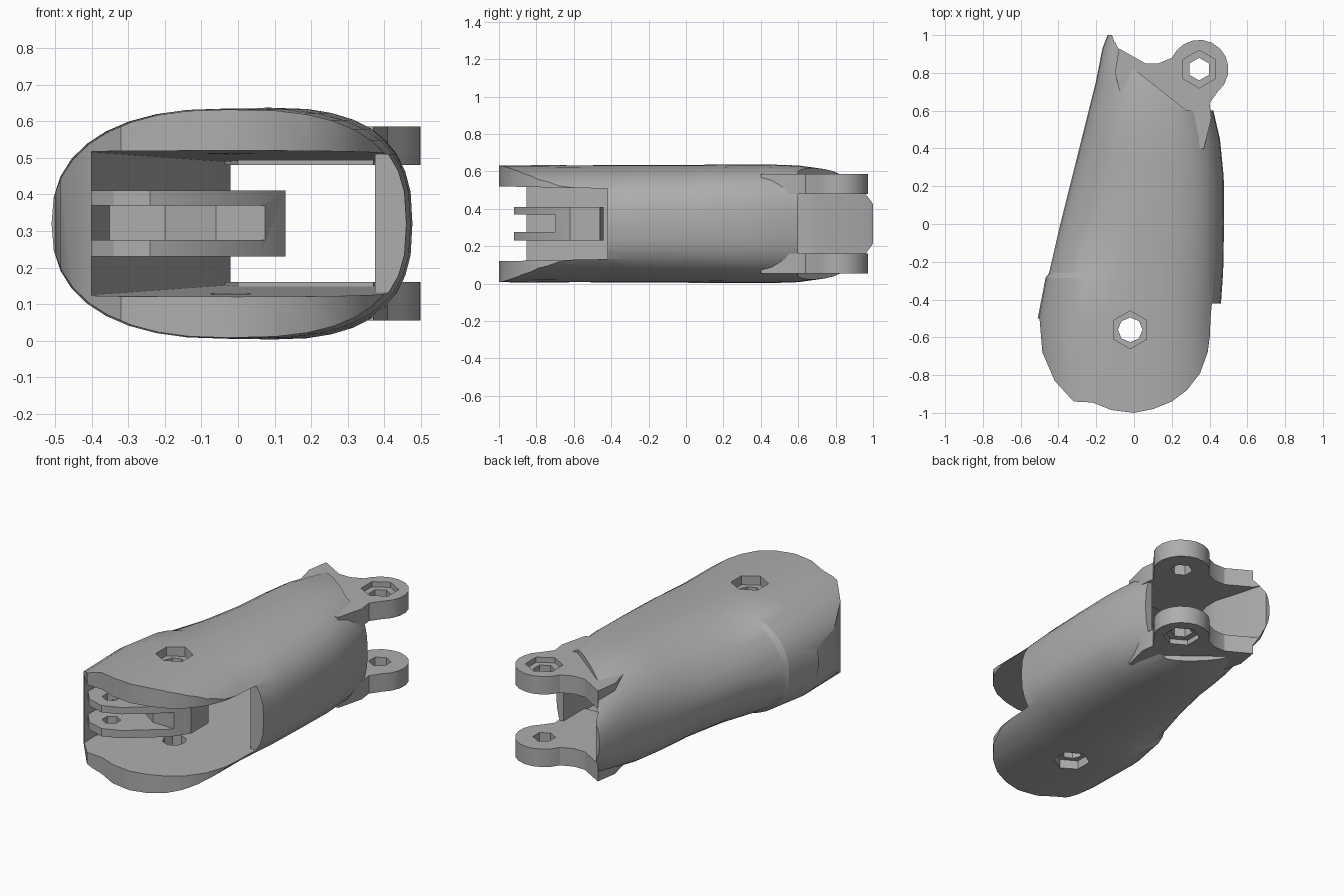
import bpy, bmesh, math

if "Cube" in bpy.data.objects:
    bpy.data.objects.remove(bpy.data.objects["Cube"], do_unlink=True)

grey = bpy.data.materials.new("plain grey")
grey.use_nodes = True
grey.diffuse_color = (0.42, 0.42, 0.42, 1)
grey.node_tree.nodes["Principled BSDF"].inputs["Base Color"].default_value = (0.42, 0.42, 0.42, 1)
MID = 0.32


def finish(name, bm):
    bmesh.ops.recalc_face_normals(bm, faces=bm.faces)
    mesh = bpy.data.meshes.new(name)
    bm.to_mesh(mesh)
    bm.free()
    mesh.materials.append(grey)
    obj = bpy.data.objects.new(name, mesh)
    bpy.context.collection.objects.link(obj)
    return obj


def prism(name, points, low, high):
    """Extrude a plan outline; low and high may be functions of y."""
    bm = bmesh.new()
    lo = low if callable(low) else lambda y: low
    hi = high if callable(high) else lambda y: high
    a = [bm.verts.new((x, y, lo(y))) for x, y in points]
    b = [bm.verts.new((x, y, hi(y))) for x, y in points]
    bm.faces.new(a)
    bm.faces.new(b)
    for i in range(len(a)):
        j = (i + 1) % len(a)
        bm.faces.new((a[i], a[j], b[j], b[i]))
    return finish(name, bm)


def ring(x, y, r, sides, start=0.0, sweep=360.0):
    n = sides if sweep == 360 else sides - 1
    return [(x + r * math.cos(math.radians(start + sweep * i / n)),
             y + r * math.sin(math.radians(start + sweep * i / n))) for i in range(sides)]


def boolean(obj, cutter, operation="DIFFERENCE"):
    mod = obj.modifiers.new("cut", "BOOLEAN")
    mod.operation, mod.object, mod.solver = operation, cutter, "EXACT"
    bpy.context.view_layer.objects.active = obj
    bpy.ops.object.modifier_apply(modifier=mod.name)
    bpy.data.objects.remove(cutter, do_unlink=True)


def bore(obj, x, y, r, sides, low=-1, high=2):
    boolean(obj, prism("bore", ring(x, y, r, sides, 90), low, high))


# Housing: rounded sections lofted along y (y, left, right, half height, left roundness)
sections = [(-1.02, -.50, .45, .312, 2.4), (-.5, -.51, .455, .315, 2.4),
            (-.285, -.468, .47, .315, 2.4), (-.26, -.45, .472, .315, 2.2),
            (0, -.39, .477, .315, 1.9), (.25, -.327, .475, .317, 1.9),
            (.45, -.277, .455, .317, 2.1), (.6, -.24, .42, .312, 2.2),
            (.76, -.2, .41, .29, 2.3), (.93, -.167, .4, .26, 2.4), (1, -.14, .36, .2, 2.4)]
SEG = 36
bm = bmesh.new()
loops = []
for y, left, right, half, left_n in sections:
    loop = []
    for i in range(SEG):
        t = 2 * math.pi * i / SEG
        c, s = math.cos(t), math.sin(t)
        e = 2 / (left_n if c < 0 else 2.7)
        x = (left + right) / 2 + (right - left) / 2 * math.copysign(abs(c) ** e, c)
        loop.append(bm.verts.new((x, y, MID + half * math.copysign(abs(s) ** e, s))))
    loops.append(loop)
for a, b in zip(loops, loops[1:]):
    for i in range(SEG):
        j = (i + 1) % SEG
        bm.faces.new((a[i], a[j], b[j], b[i]))
bm.faces.new(loops[0])
bm.faces.new(loops[-1])
housing = finish("housing", bm)

# Plan outline: rounded nose, stepped side wall, slanted rear edge
outline = [(-.32, -.94), (-.22, -.945), (-.12, -.985), (0, -1), (.1, -.98), (.2, -.94),
           (.28, -.88), (.35, -.79), (.39, -.68), (.425, -.42), (.6, -.42), (.6, .6),
           (.28, .6), (-.05, .86), (-.115, .995), (-.13, 1.1), (-.7, 1.1), (-.7, -.5),
           (-.5, -.5), (-.485, -.68), (-.42, -.83)]
boolean(housing, prism("outline", outline, -1, 2), "INTERSECT")

# Tapering cavity open at the nose, rear and both +x ends
cavity = [(-.4, -1.2), (-.4, -.75), (-.32, -.5), (-.27, -.3), (-.02, .6), (-.02, .68),
          (-.115, 1.0), (-.12, 1.2), (.8, 1.2), (.8, .6), (.375, .6), (.375, -.42),
          (.8, -.42), (.8, -1.2)]
boolean(housing, prism("cavity", cavity, lambda y: .14 + .02 * y, lambda y: .5 - .02 * y))

# Pivot holes with hexagonal recesses
PX, PY = -.02, -.56
bore(housing, PX, PY, .065, 8)
bore(housing, PX, PY, .1, 6, .58, 1)
bore(housing, PX, PY, .1, 6, -1, .06)

# Rear hinge lugs, mirrored about mid height
HX, HY = .345, .82
lug_plan = ([(.37, .4), (.41, .56), (.4, .64)] + ring(HX, HY, .155, 11, -50, 190)
            + [(.2, .88), (.13, .85), (.06, .85), (-.08, .93), (-.1, .8), (0, .4)])
for name, side in (("upper_rear_lug", 1), ("lower_rear_lug", -1)):
    inner, outer = MID + side * .16, MID + side * .265
    lug = prism(name, lug_plan, min(inner, outer), max(inner, outer))
    bore(lug, HX, HY, .06, 6)
    step = MID + side * .235
    bore(lug, HX, HY, .1, 6, step if side > 0 else -1, 2 if side > 0 else step)

# Forked tongue inside the nose
tongue = prism("forked_tongue",
               [(-.43, -.55), (-.43, -.78), (-.34, -.89), (-.24, -.92), (-.14, -.88),
                (.06, -.72), (.13, -.62), (.13, -.46), (0, -.44), (-.3, -.46)], .23, .41)
slot = [(-.4, -1.2), (.3, -1.2), (.3, -.7), (-.06, -.7), (-.2, -.6), (-.4, -.6)]
boolean(tongue, prism("slot", slot, .275, .37))
bore(tongue, -.26, -.8, .05, 6)
bore(tongue, PX, PY, .065, 8)

# Smooth shading with sharp edges kept
for obj in bpy.context.scene.objects:
    if obj.type == "MESH" and grey.name in obj.data.materials:
        bpy.ops.object.select_all(action="DESELECT")
        obj.select_set(True)
        bpy.context.view_layer.objects.active = obj
        bpy.ops.object.shade_smooth_by_angle(angle=math.radians(25))
